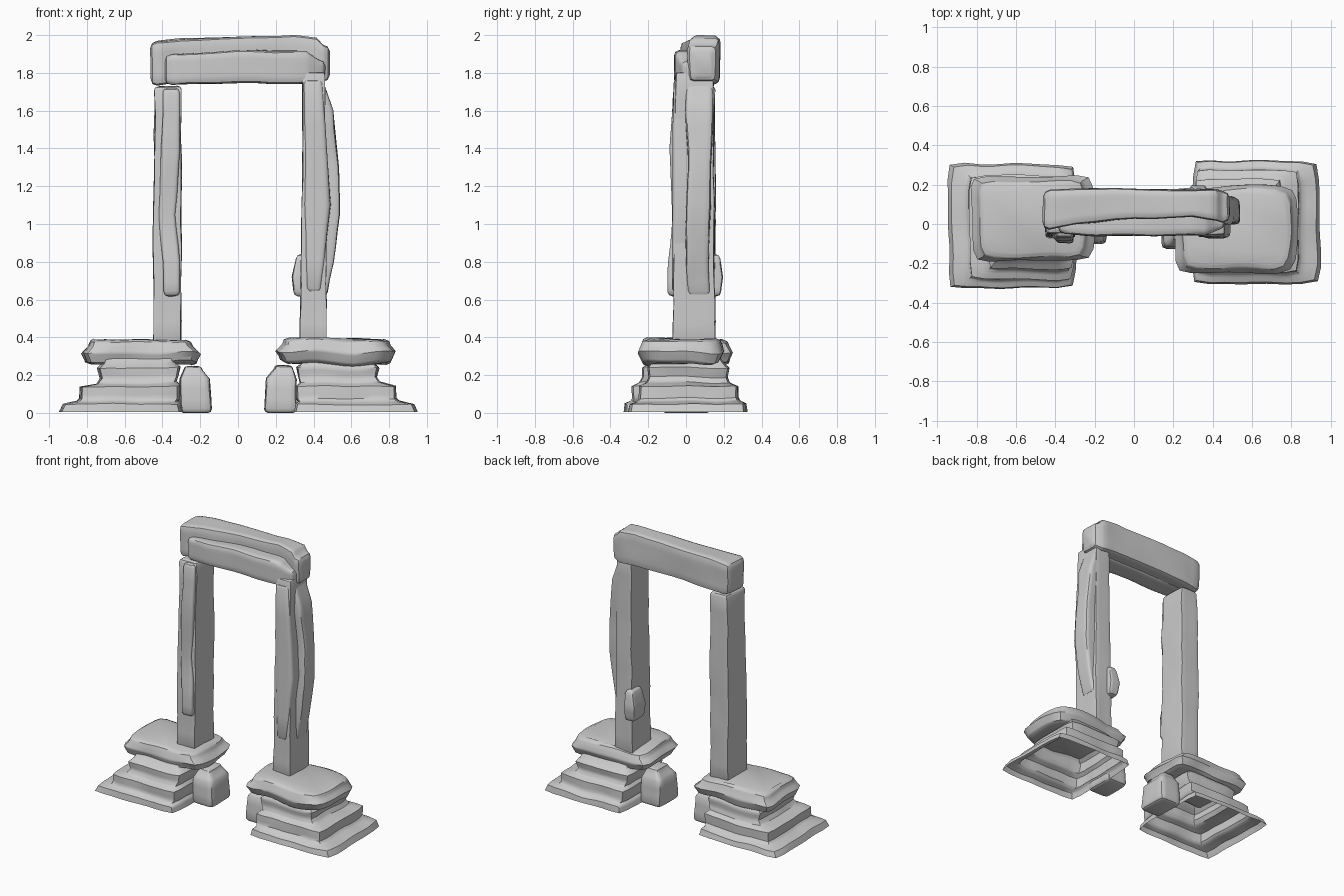
import bpy, bmesh, math
from mathutils import Vector, noise

if "Cube" in bpy.data.objects:
    bpy.data.objects.remove(bpy.data.objects["Cube"])

stone_grey = bpy.data.materials.new("stone_grey")
stone_grey.use_nodes = True
GREY = (0.6, 0.6, 0.6, 1)
stone_grey.diffuse_color = GREY
stone_grey.node_tree.nodes["Principled BSDF"].inputs["Base Color"].default_value = GREY

RING = 40


def blend(p, q, f):
    return [a + (b - a) * f for a, b in zip(p, q)]


def inset(section, along, amount):
    t, a0, a1, b0, b1 = section
    return [t + along, a0 + amount, a1 - amount, b0 + amount, b1 - amount]


def rounded_ends(sections, r):
    """Replace both flat ends of a loft with worn, rounded ones."""
    first, last = sections[0], sections[-1]
    start = [inset(first, 0, r), inset(first, r * 0.3, r * 0.3), inset(first, r, 0)]
    end = [inset(last, -r, 0), inset(last, -r * 0.3, r * 0.3), inset(last, 0, r)]
    return start + sections[1:-1] + end


def stone(name, sections, round_by=0.03, square=9, axis="Z", turn=1,
          wobble=0.008, capped=True, steps=3):
    """Loft worn rectangles (position, a0, a1, b0, b1) along an axis."""
    sections = [list(s) for s in sections]
    if capped:
        sections = rounded_ends(sections, round_by)
    rows = [sections[0]]
    for p, q in zip(sections, sections[1:]):
        rows += [blend(p, q, k / steps) for k in range(1, steps + 1)]

    bm = bmesh.new()
    loops = []
    for t, a0, a1, b0, b1 in rows:
        loop = []
        for i in range(RING):
            ang = math.tau * i / RING
            c, s = math.cos(ang), math.sin(ang)
            rad = (abs(c) ** square + abs(s) ** square) ** (-1 / square)
            a = (a0 + a1) / 2 + (a1 - a0) / 2 * c * rad
            b = (b0 + b1) / 2 + (b1 - b0) / 2 * s * rad
            co = Vector((a, b, t)) if axis == "Z" else Vector((t, a, b))
            co.x, co.y = co.x * turn, co.y * turn
            shake = noise.noise_vector(co * 5) * wobble
            if co.z < 0.03:
                shake.z = 0
            loop.append(bm.verts.new(co + shake))
        loops.append(loop)
    for low, high in zip(loops, loops[1:]):
        for i in range(RING):
            j = (i + 1) % RING
            bm.faces.new((low[i], low[j], high[j], high[i]))
    if capped:
        bm.faces.new(loops[0][::-1])
        bm.faces.new(loops[-1])
    mesh = bpy.data.meshes.new(name)
    bm.to_mesh(mesh)
    bm.free()
    mesh.materials.append(stone_grey)
    obj = bpy.data.objects.new(name, mesh)
    bpy.context.collection.objects.link(obj)
    bpy.ops.object.select_all(action="DESELECT")
    obj.select_set(True)
    bpy.context.view_layer.objects.active = obj
    bpy.ops.object.shade_smooth_by_angle(angle=math.radians(42))
    return obj


# Plinths: the second is the first turned half way round
for side, turn in (("left", 1), ("right", -1)):
    # Hollow stepped tiers, open underneath
    stone(side + "_plinth_tiers", [
        (0.005, 0.295, 0.945, -0.305, 0.325),
        (0.045, 0.305, 0.925, -0.295, 0.32),
        (0.06, 0.32, 0.85, -0.26, 0.29),
        (0.075, 0.31, 0.835, -0.245, 0.28),
        (0.14, 0.31, 0.835, -0.245, 0.28),
        (0.16, 0.33, 0.75, -0.21, 0.24),
        (0.19, 0.32, 0.73, -0.2, 0.225),
        (0.24, 0.31, 0.745, -0.205, 0.23),
        (0.265, 0.34, 0.72, -0.19, 0.2),
        (0.31, 0.36, 0.7, -0.17, 0.16),
    ], square=18, turn=turn, capped=False, wobble=0.012)
    # Overhanging cap slab
    stone(side + "_plinth_cap", [
        (0.26, 0.22, 0.82, -0.235, 0.18),
        (0.32, 0.205, 0.83, -0.245, 0.19),
        (0.388, 0.24, 0.8, -0.23, 0.18),
    ], round_by=0.035, turn=turn, wobble=0.018)
    # Leaning stone on the inner side
    stone(side + "_prop_stone", [
        (0, 0.14, 0.31, -0.13, 0.1),
        (0.18, 0.15, 0.31, -0.12, 0.09),
        (0.25, 0.19, 0.29, -0.09, 0.06),
    ], round_by=0.02, turn=turn)

# Square posts
stone("left_post", [
    (0.36, 0.325, 0.47, -0.07, 0.155),
    (1.0, 0.335, 0.465, -0.065, 0.15),
    (1.8, 0.345, 0.46, -0.055, 0.145),
], square=30, steps=6, round_by=0.01)
stone("right_post", [
    (0.36, -0.45, -0.3, -0.07, 0.155),
    (1.0, -0.45, -0.3, -0.065, 0.155),
    (1.73, -0.44, -0.3, -0.05, 0.155),
], square=30, steps=6, round_by=0.02)

# Weathered slabs clinging to the posts
stone("left_outer_slab", [
    (0.62, 0.42, 0.475, 0.01, 0.125),
    (0.8, 0.42, 0.505, 0, 0.125),
    (1.05, 0.42, 0.54, 0, 0.13),
    (1.3, 0.42, 0.535, 0.01, 0.135),
    (1.6, 0.4, 0.505, 0, 0.145),
    (1.78, 0.38, 0.45, 0, 0.14),
], round_by=0.02, square=7)
stone("left_front_slab", [
    (0.64, 0.36, 0.44, -0.075, 0.02),
    (1.1, 0.35, 0.49, -0.075, 0.03),
    (1.76, 0.35, 0.45, -0.065, 0.02),
], round_by=0.02, square=6)
stone("left_inner_lump", [
    (0.615, 0.295, 0.37, 0.05, 0.185),
    (0.72, 0.285, 0.37, 0.05, 0.195),
    (0.84, 0.305, 0.37, 0.06, 0.18),
], round_by=0.025)
stone("right_front_slab", [
    (0.62, -0.395, -0.305, -0.1, 0),
    (0.8, -0.4, -0.31, -0.095, 0),
    (1.05, -0.42, -0.33, -0.075, 0),
    (1.4, -0.41, -0.305, -0.085, 0),
    (1.72, -0.395, -0.31, -0.07, 0),
], round_by=0.025, square=6)

# Lintel: tall back beam and lower front ledge
stone("lintel_beam", [
    (-0.46, -0.03, 0.175, 1.735, 1.965),
    (-0.3, 0.0, 0.18, 1.75, 1.98),
    (0.0, 0.025, 0.18, 1.755, 1.99),
    (0.3, 0.035, 0.175, 1.75, 2.0),
    (0.42, 0.02, 0.175, 1.74, 1.985),
    (0.485, 0.01, 0.165, 1.75, 1.95),
], axis="X", round_by=0.035)
stone("lintel_ledge", [
    (-0.385, -0.05, 0.1, 1.735, 1.9),
    (-0.2, -0.06, 0.1, 1.745, 1.91),
    (0.1, -0.06, 0.1, 1.745, 1.92),
    (0.36, -0.055, 0.1, 1.74, 1.915),
    (0.46, -0.03, 0.1, 1.72, 1.87),
], axis="X", round_by=0.035, square=7)
